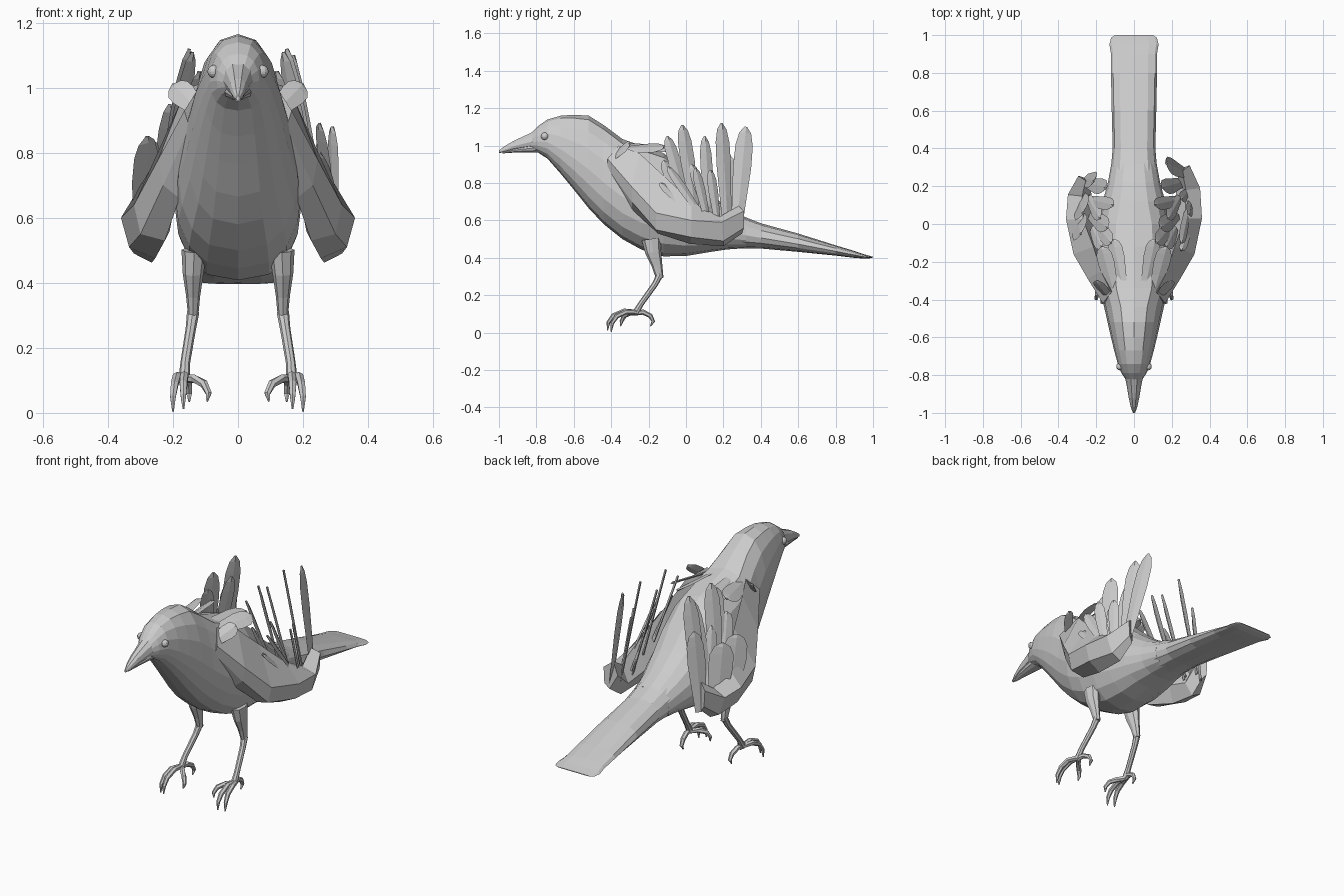
import bpy, bmesh, math
from mathutils import Vector


def loft(name, rings):
    n = len(rings[0])
    verts = [tuple(v) for r in rings for v in r]
    faces = [(k * n + i, k * n + (i + 1) % n, (k + 1) * n + (i + 1) % n, (k + 1) * n + i)
             for k in range(len(rings) - 1) for i in range(n)]
    last = (len(rings) - 1) * n
    faces += [tuple(range(n)), tuple(range(last, last + n))]
    me = bpy.data.meshes.new(name)
    me.from_pydata(verts, [], faces)
    bm = bmesh.new()
    bm.from_mesh(me)
    bmesh.ops.recalc_face_normals(bm, faces=bm.faces)
    bm.to_mesh(me)
    bm.free()
    ob = bpy.data.objects.new(name, me)
    bpy.context.collection.objects.link(ob)
    return ob


def section(y, top, bottom, half, n=16, up=.85, low=.75, wide=.42):
    """Egg-shaped ring across y, widest at a fraction of its height."""
    zc = bottom + (top - bottom) * wide
    ring = []
    for i in range(n):
        a = 2 * math.pi * i / n
        c, s = math.cos(a), math.sin(a)
        z = zc + (top - zc if s > 0 else zc - bottom) * s
        ring.append((half * math.copysign(abs(c) ** (up if s > 0 else low), c), y, z))
    return ring


def tube(name, points, radii, sides=8, flat=1.0):
    pts = [Vector(p) for p in points]
    rings = []
    for i, p in enumerate(pts):
        d = (pts[min(i + 1, len(pts) - 1)] - pts[max(i - 1, 0)]).normalized()
        u = d.cross(Vector((1, 0, 0))).normalized()
        v = d.cross(u) * flat
        rings.append([p + radii[i] * (math.cos(a) * u + math.sin(a) * v)
                      for a in (2 * math.pi * k / sides for k in range(sides))])
    return loft(name, rings)


def feather(name, base, tip, width, across, thick=0.006):
    """Thin blade with a rounded tip and a raised midrib."""
    b, t = Vector(base), Vector(tip)
    d = t - b
    w = Vector(across)
    w = (w - d.normalized() * w.dot(d.normalized())).normalized()
    nrm = d.cross(w).normalized()
    rings = []
    for f, k in ((0, .6), (.3, .8), (.6, 1), (.82, .95), (.94, .65), (1, .15)):
        c = b + d * f
        rings.append([c + w * width * k / 2, c + nrm * thick,
                      c - w * width * k / 2, c - nrm * thick])
    return loft(name, rings)


# Head and body: y, top, bottom, half width
body = [(-.83, 1.065, .98, .04), (-.79, 1.105, .962, .066), (-.74, 1.14, .93, .086),
        (-.67, 1.16, .85, .105), (-.60, 1.165, .765, .122), (-.52, 1.16, .665, .14),
        (-.44, 1.11, .58, .158), (-.34, 1.035, .50, .183), (-.24, 1.0, .445, .195),
        (-.12, .96, .408, .195), (0, .86, .41, .185), (.12, .75, .43, .165),
        (.22, .67, .445, .138), (.32, .615, .452, .12)]
loft("body", [section(*r, up=.7 if -.36 < r[0] < .05 else .85) for r in body])

# Long tail, flaring slightly at the end
tail = [(.26, .64, .45, .125), (.40, .585, .45, .113), (.60, .53, .432, .118),
        (.80, .467, .412, .122), (.90, .437, .40, .122), (.95, .42, .396, .13),
        (.985, .41, .398, .122), (1.0, .406, .402, .10)]
loft("tail", [section(*r, n=12, up=.7) for r in tail])

# Beak halves, closed along the mouth line
upper = [(-.80, 1.085, .985, .05), (-.86, 1.056, .98, .038), (-.92, 1.028, .975, .028),
         (-.97, .998, .964, .017), (-1.0, .975, .96, .006)]
lower = [(-.78, 1.03, .962, .046), (-.86, 1.01, .963, .034), (-.92, .995, .962, .023),
         (-.98, .972, .958, .009)]
loft("upper_beak", [section(*r, n=10) for r in upper])
loft("lower_beak", [section(*r, n=10) for r in lower])

# Folded wing stations: upper rim, outer bulge, outer bottom, inner bottom, inner face
wing = [[(.12, -.36, 1.0), (.165, -.42, .93), (.15, -.42, .88), (.13, -.42, .84), (.10, -.36, .92)],
        [(.175, -.25, .96), (.245, -.29, .78), (.23, -.29, .70), (.18, -.29, .66), (.14, -.25, .80)],
        [(.215, -.12, .84), (.32, -.16, .64), (.30, -.16, .55), (.225, -.15, .53), (.19, -.10, .66)],
        [(.27, .03, .70), (.36, .03, .60), (.335, .03, .51), (.255, .02, .475), (.21, .05, .56)],
        [(.275, .18, .62), (.35, .19, .59), (.32, .20, .49), (.265, .20, .462), (.225, .19, .53)],
        [(.255, .28, .68), (.295, .31, .65), (.29, .31, .56), (.265, .30, .53), (.235, .27, .60)]]

# Raised feathers, given on the right side: base, tip, width
shared = [((.25, .22, .56), (.15, .19, 1.12), .09), ((.23, .05, .64), (.14, -.02, 1.11), .09),
          ((.20, 0, .70), (.12, -.10, 1.05), .08), ((.24, .13, .56), (.11, .10, 1.05), .075),
          ((.22, -.02, .70), (.17, -.12, .92), .08), ((.24, .14, .58), (.18, .03, .90), .07)]
own = {"right": [((.275, .27, .56), (.17, .32, 1.10), .10), ((.28, .17, .58), (.25, .13, .87), .06),
                 ((.30, .12, .58), (.29, .05, .88), .06), ((.29, .10, .60), (.25, -.10, .89), .06),
                 ((.30, .03, .64), (.25, -.14, .80), .06)],
       "left": [((.26, .24, .52), (.21, .23, .95), .10), ((.29, .14, .52), (.27, .06, .84), .14),
                ((.30, .04, .54), (.28, -.05, .85), .14)]}
# Loose shoulder feathers
tufts = [((.12, -.40, .93), (.20, -.30, 1.01), .08), ((.11, -.34, .98), (.17, -.12, .99), .10),
         ((.06, -.32, 1.0), (.11, -.08, .98), .09)]
# Toe paths on the right foot
toes = {"middle_toe": [(.165, -.265, .11), (.165, -.33, .115), (.168, -.39, .09), (.168, -.415, .055), (.168, -.42, .012)],
        "outer_toe": [(.17, -.265, .11), (.188, -.32, .112), (.195, -.37, .088), (.2, -.395, .05), (.2, -.4, .005)],
        "inner_toe": [(.16, -.265, .105), (.135, -.30, .105), (.105, -.33, .09), (.09, -.345, .06), (.095, -.35, .035)],
        "back_toe": [(.165, -.265, .105), (.158, -.23, .11), (.152, -.19, .09), (.15, -.175, .06), (.15, -.19, .035)]}

for side, s in (("right", 1), ("left", -1)):
    def m(p):
        return (p[0] * s, p[1], p[2])

    # The left wing is folded a little shorter
    loft(side + "_wing", [[(x * s, y * (.82 if s < 0 and y > 0 else 1), z) for x, y, z in r] for r in wing])
    for i, (b, t, w) in enumerate(shared + own[side]):
        spread = .25 if t[1] > .3 else .6
        feather(f"{side}_wing_feather_{i}", m(b), m(t), w, (-spread * s, 1, 0))
    for i, (b, t, w) in enumerate(tufts):
        feather(f"{side}_shoulder_feather_{i}", m(b), m(t), w, (s, .2, -.5))

    # Eye
    bpy.ops.mesh.primitive_uv_sphere_add(segments=12, ring_count=8, radius=.02,
                                         location=(.074 * s, -.755, 1.05))
    bpy.context.object.name = side + "_eye"

    # Leg and foot
    tube(side + "_thigh", [m(p) for p in ((.135, -.185, .50), (.138, -.175, .43), (.138, -.155, .36), (.138, -.14, .29))],
         (.052, .043, .029, .02), flat=.75)
    tube(side + "_shank", [m(p) for p in ((.138, -.14, .31), (.145, -.165, .26), (.162, -.24, .155), (.165, -.27, .105))],
         (.019, .016, .015, .018))
    for name, path in toes.items():
        tube(f"{side}_{name}", [m(p) for p in path], (.013, .014, .013, .010, .003), 6)
